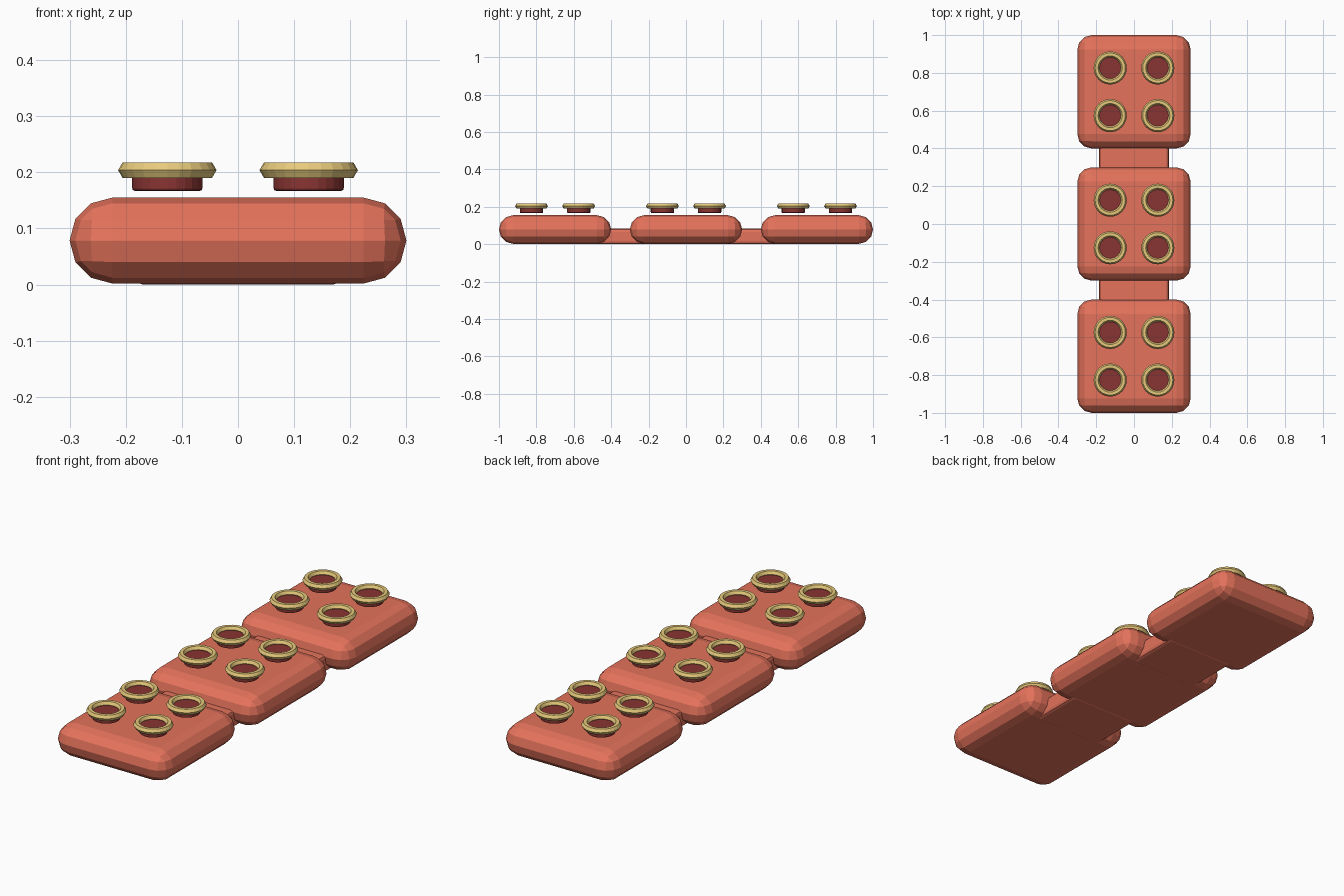
import bpy, bmesh, math
from mathutils import Vector

if "Cube" in bpy.data.objects:
    bpy.data.objects.remove(bpy.data.objects["Cube"])


def material(name, rgb):
    m = bpy.data.materials.new(name)
    m.diffuse_color = (*rgb, 1)
    m.use_nodes = True
    m.node_tree.nodes["Principled BSDF"].inputs["Base Color"].default_value = m.diffuse_color
    return m


CORAL = material("coral", (0.78, 0.17, 0.105))
MAROON = material("maroon", (0.25, 0.035, 0.032))
BRASS = material("brass", (0.80, 0.59, 0.20))


def finish(bm, name, mat):
    bmesh.ops.recalc_face_normals(bm, faces=bm.faces)
    mesh = bpy.data.meshes.new(name)
    bm.to_mesh(mesh)
    bm.free()
    mesh.materials.append(mat)
    ob = bpy.data.objects.new(name, mesh)
    bpy.context.collection.objects.link(ob)
    return ob


def rounded_box(name, y, size, z0, bevel, segments):
    bm = bmesh.new()
    bmesh.ops.create_cube(bm, size=1)
    bmesh.ops.scale(bm, vec=Vector(size), verts=bm.verts)
    bmesh.ops.translate(bm, vec=(0, y, z0 + size[2] / 2), verts=bm.verts)
    bmesh.ops.bevel(bm, geom=bm.edges[:], offset=bevel, segments=segments,
                    profile=0.5, affect='EDGES')
    return finish(bm, name, CORAL)


def lathe(name, loc, profile, mat, sides=24, closed=False):
    bm = bmesh.new()
    rings = [[bm.verts.new((loc[0] + r * math.cos(2 * math.pi * i / sides),
                            loc[1] + r * math.sin(2 * math.pi * i / sides),
                            loc[2] + z)) for i in range(sides)]
             for r, z in profile]
    pairs = list(zip(rings, rings[1:]))
    if closed:
        pairs.append((rings[-1], rings[0]))
    else:
        bm.faces.new(rings[0])
        bm.faces.new(rings[-1])
    for a, b in pairs:
        for i in range(sides):
            j = (i + 1) % sides
            bm.faces.new((a[i], a[j], b[j], b[i]))
    return finish(bm, name, mat)


# stud core with softened rims, and a six-sided ring around its top
core = [(0.058, 0.167), (0.0615, 0.1685), (0.0625, 0.172),
        (0.0625, 0.196), (0.0615, 0.1995), (0.058, 0.201)]
ring = [(0.072 + 0.0157 * math.cos(k * math.pi / 3),
         0.204 + 0.0157 * math.sin(k * math.pi / 3)) for k in range(6)]

# three pads, each with a 2 x 2 group of floating studs
for label, y in (("front", -0.7), ("middle", 0.0), ("back", 0.7)):
    rounded_box(label + "_pad", y, (0.6, 0.6, 0.153), 0.002, 0.076, 3)
    for sx in (-1, 1):
        for sy in (-1, 1):
            loc = (0.126 * sx, y + 0.126 * sy, 0)
            lathe(label + "_stud_core", loc, core, MAROON)
            lathe(label + "_stud_ring", loc, ring, BRASS, closed=True)

# low links joining the pads
for label, y in (("front", -0.35), ("back", 0.35)):
    rounded_box(label + "_link", y, (0.37, 0.28, 0.084), 0.0, 0.015, 2)
